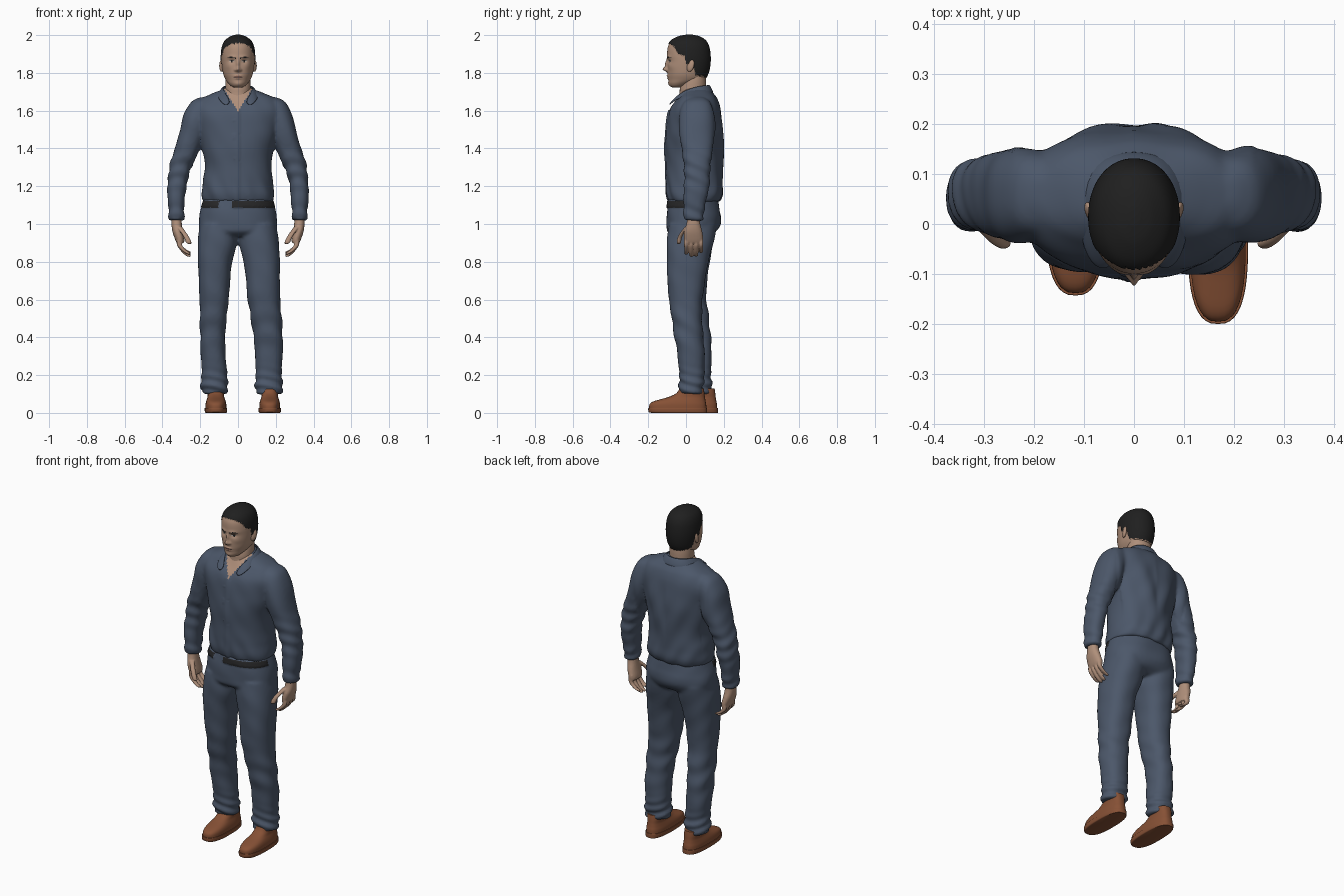
import bpy, bmesh, math
from math import sin, cos, exp, pi

if "Cube" in bpy.data.objects:
    bpy.data.objects.remove(bpy.data.objects["Cube"])


def material(name, rgb):
    m = bpy.data.materials.new(name)
    m.diffuse_color = (*rgb, 1)
    m.use_nodes = True
    m.node_tree.nodes["Principled BSDF"].inputs["Base Color"].default_value = m.diffuse_color
    return m


CLOTH = material("navy cloth", (0.072, 0.096, 0.143))
SKIN = material("skin", (0.43, 0.275, 0.195))
HAIR = material("black hair", (0.014, 0.014, 0.014))
BELT = material("black belt", (0.02, 0.02, 0.021))
SHOE = material("brown leather", (0.24, 0.082, 0.036))
LIPS = material("lips", (0.30, 0.155, 0.115))
EYE = material("eye white", (0.5, 0.45, 0.4))


def spline(a, b, c, d, t):
    return 0.5 * (2 * b + (c - a) * t + (2 * a - 5 * b + 4 * c - d) * t * t
                  + (3 * b - a - 3 * c + d) * t ** 3)


def loft(bm, rings, n=2.3, seg=48, sub=6):
    """Skin superellipse rings given as (z, x0, x1, y0, y1)."""
    rows = []
    for i in range(len(rings) - 1):
        quad = [rings[max(i - 1, 0)], rings[i], rings[i + 1], rings[min(i + 2, len(rings) - 1)]]
        for s in range(sub):
            rows.append([spline(*v, s / sub) for v in zip(*quad)])
    rows.append(rings[-1])
    loops = []
    for z, x0, x1, y0, y1 in rows:
        loop = []
        for k in range(seg):
            c, s = cos(2 * pi * k / seg), sin(2 * pi * k / seg)
            x = math.copysign(abs(c) ** (2 / n), c) * (x1 - x0) / 2 + (x0 + x1) / 2
            y = math.copysign(abs(s) ** (2 / n), s) * (y1 - y0) / 2 + (y0 + y1) / 2
            loop.append(bm.verts.new((x, y, z)))
        loops.append(loop)
    for a, b in zip(loops, loops[1:]):
        for k in range(seg):
            j = (k + 1) % seg
            bm.faces.new((a[k], a[j], b[j], b[k]))
    bm.faces.new(loops[0])
    bm.faces.new(loops[-1])


def sym(rows):
    return [(z, -x, x, y0, y1) for z, x, y0, y1 in rows]


def flip(rows):
    return [(z, -x1, -x0, y0, y1) for z, x0, x1, y0, y1 in rows]


def finish(bm, name, mats, voxel=0, smooth=4):
    """Make an object; optionally fuse its parts into one smooth skin."""
    bmesh.ops.recalc_face_normals(bm, faces=bm.faces)
    me = bpy.data.meshes.new(name)
    bm.to_mesh(me)
    bm.free()
    ob = bpy.data.objects.new(name, me)
    bpy.context.collection.objects.link(ob)
    if voxel:
        r = ob.modifiers.new("fuse", 'REMESH')
        r.mode, r.voxel_size = 'VOXEL', voxel
        s = ob.modifiers.new("soften", 'SMOOTH')
        s.iterations = smooth
        dg = bpy.context.evaluated_depsgraph_get()
        ob.data = bpy.data.meshes.new_from_object(ob.evaluated_get(dg))
        ob.modifiers.clear()
    ob.data.materials.clear()
    for m in mats:
        ob.data.materials.append(m)
    ob.data.shade_smooth()
    return ob


def push(ob, amount):
    """Move vertices along their normals by amount(co)."""
    moves = [(v, v.normal.copy() * amount(v.co)) for v in ob.data.vertices]
    for v, d in moves:
        v.co += d


def paint(ob, rule):
    for p in ob.data.polygons:
        p.material_index = rule(p.center)


def bell(v, centre, width):
    return exp(-((v - centre) / width) ** 2)


# Shirt: torso and both sleeves fused
arm = [(1.672, .17, .20, .04, .09), (1.645, .14, .25, -.01, .13), (1.58, .14, .286, -.035, .15),
       (1.48, .17, .312, -.035, .15), (1.40, .2, .334, -.025, .142), (1.30, .245, .364, -.01, .13),
       (1.22, .27, .372, -.01, .125), (1.12, .282, .372, -.014, .107), (1.02, .287, .366, -.012, .09)]
bm = bmesh.new()
loft(bm, sym([(1.73, .06, .0, .115), (1.715, .08, -.015, .128), (1.69, .14, -.03, .145),
              (1.66, .205, -.05, .165), (1.60, .235, -.088, .185), (1.5, .215, -.106, .197),
              (1.4, .19, -.11, .2), (1.3, .176, -.107, .193), (1.22, .187, -.104, .194),
              (1.16, .194, -.104, .194), (1.12, .187, -.093, .178)]))
loft(bm, arm)
loft(bm, flip(arm))
shirt = finish(bm, "shirt", [CLOTH, SKIN], 0.009)


def shirt_folds(c):
    side = abs(c.x)
    f = .002 * sin(35 * c.z + 22 * c.x) * sin(30 * c.x + 9 * c.y)
    if side > .24:                                        # sleeve creases
        f += .0035 * sin(85 * c.z + 40 * c.y) * (bell(c.z, 1.28, .1) + bell(c.z, 1.05, .05))
    else:                                                 # waist blousing and back folds
        f += .003 * sin(70 * c.x + 25 * c.z) * bell(c.z, 1.17, .07)
        if c.y > .1:
            f += .005 * sin(45 * side - 14 * c.z) * bell(c.z, 1.42, .16)
    if c.y < 0 and abs(c.x + .008) < .014 and c.z < 1.6:  # button placket
        f += .005
    return f


def open_neck(c):
    return int(c.z > 1.595 and c.y < .03 and abs(c.x) < (c.z - 1.595) * .62)


push(shirt, shirt_folds)
paint(shirt, open_neck)

# Collar: folded strip, mirrored about the middle
top = [(0, .128, 1.737), (.06, .108, 1.737), (.083, .045, 1.728), (.07, -.03, 1.698), (.03, -.083, 1.64)]
low = [(0, .152, 1.69), (.085, .128, 1.692), (.115, .045, 1.69), (.105, -.058, 1.66), (.07, -.098, 1.62)]
bm = bmesh.new()
a, b = [[bm.verts.new(p) for p in row] for row in (top, low)]
for k in range(4):
    bm.faces.new((a[k], b[k], b[k + 1], a[k + 1]))
collar = finish(bm, "collar", [CLOTH])
collar.modifiers.new("mirror", 'MIRROR')
collar.modifiers.new("thickness", 'SOLIDIFY').thickness = .01
collar.modifiers.new("round", 'SUBSURF').levels = 2
collar.modifiers["thickness"].offset = 0

# Trousers: hips and two striding legs fused
bm = bmesh.new()
loft(bm, sym([(1.14, .18, -.09, .168), (1.08, .196, -.1, .178), (1.04, .204, -.103, .186),
              (1.0, .206, -.103, .184), (.96, .2, -.1, .16), (.935, .15, -.07, .12)]))
loft(bm, [(1.0, 0, .2, -.09, .165), (.9, .004, .216, -.101, .145), (.8, .03, .222, -.101, .118),
          (.7, .042, .223, -.1, .102), (.6, .05, .224, -.09, .088), (.5, .068, .23, -.075, .086),
          (.4, .083, .236, -.06, .092), (.3, .092, .237, -.045, .098), (.2, .093, .232, -.037, .097),
          (.14, .09, .238, -.037, .092), (.1, .098, .236, -.037, .086)])
loft(bm, [(1.0, -.2, 0, -.09, .165), (.9, -.213, -.004, -.096, .145), (.8, -.212, -.03, -.09, .127),
          (.7, -.209, -.042, -.08, .113), (.6, -.203, -.05, -.068, .108), (.5, -.2, -.06, -.05, .121),
          (.4, -.2, -.068, -.03, .132), (.3, -.197, -.066, -.015, .137), (.2, -.192, -.058, -.002, .132),
          (.14, -.197, -.053, 0, .14), (.1, -.187, -.058, .01, .132)])
trousers = finish(bm, "trousers", [CLOTH, BELT], 0.009)


def belt(c):
    return int(1.086 < c.z < 1.122 and c.y < .01 and not -.1 < c.x < -.035)


def trouser_folds(c):
    f = .002 * sin(28 * c.z + 30 * c.x) * sin(25 * c.y + 15 * c.z)
    f += .005 * sin(120 * c.z + 25 * c.x + 30 * c.y) * bell(c.z, .14, .07)
    f += .003 * sin(55 * c.z + 35 * c.y) * bell(c.z, .46, .13)
    return f + .006 * belt(c)


push(trousers, trouser_folds)
paint(trousers, belt)

# Shoes: sole and upper, right one set further back
for name, cx, toe in (("left_shoe", .168, -.2), ("right_shoe", -.117, -.143)):
    bm = bmesh.new()
    w, heel = .06, toe + .312
    for rows in ([(0, .054, .02, 0), (.004, .058, .003, 0), (.02, .06, 0, 0), (.026, .059, .001, .001)],
                 [(.024, .055, .005, .004), (.045, .055, .007, .005), (.06, .052, .025, .008),
                  (.072, .048, .065, .01), (.085, .044, .11, .012), (.105, .043, .15, .014),
                  (.13, .042, .165, .018)]):
        loft(bm, [(z, cx - r, cx + r, toe + f, heel - h) for z, r, f, h in rows], 2.6, 40, 3)
    shoe = finish(bm, name, [SHOE])
    bpy.ops.object.select_all(action='DESELECT')
    shoe.select_set(True)
    bpy.context.view_layer.objects.active = shoe
    bpy.ops.object.shade_smooth_by_angle(angle=math.radians(40))

# Hands: palm, four fingers and a thumb fused, mirrored
palm = [(1.05, .302, .35, .01, .07), (1.0, .297, .352, .002, .076), (.96, .291, .347, -.01, .086),
        (.92, .284, .334, -.012, .092), (.9, .285, .325, -.008, .088)]


def finger(path, r):
    rows = [(z, x - r * 1.25, x + r * 1.25, y - r, y + r) for x, y, z in path]
    x, y, z = path[-1]
    return rows + [(z - .006, x - .008, x, y - .004, y + .004)]


parts = [palm, finger([(.31, .005, .985), (.285, -.022, .95), (.27, -.034, .925), (.26, -.038, .9)], .0115)]
for y, drop in ((.001, .012), (.028, 0), (.054, .002), (.08, .02)):
    parts.append(finger([(.308, y, .93), (.31, y, .89), (.287, y, .855 + drop * .5),
                         (.262, y, .832 + drop)], .0108))
for name, turn in (("left_hand", list), ("right_hand", flip)):
    bm = bmesh.new()
    for rows in parts:
        loft(bm, turn(rows), 2.2, 20, 4)
    finish(bm, name, [SKIN], 0.004, 3)

# Neck
bm = bmesh.new()
loft(bm, sym([(1.82, .06, 0, .1), (1.76, .066, -.02, .106), (1.72, .067, -.032, .108),
              (1.69, .069, -.034, .114), (1.64, .072, -.04, .12)]), 2.1)
finish(bm, "neck", [SKIN])

# Head: skull loft with sculpted features; hair, eyes and lips as face regions
bm = bmesh.new()
loft(bm, sym([(1.998, .012, -.003, .035), (1.99, .038, -.04, .07), (1.97, .066, -.077, .102),
              (1.94, .081, -.095, .119), (1.90, .087, -.1, .126), (1.86, .087, -.098, .127),
              (1.82, .083, -.098, .122), (1.79, .077, -.097, .112), (1.765, .066, -.094, .095),
              (1.745, .052, -.091, .04), (1.73, .036, -.083, .0), (1.722, .018, -.07, -.02)]),
     2.1, 160, 9)
head = finish(bm, "head", [SKIN, HAIR, LIPS, EYE])
BUMPS = [(0, 1.819, .011, .012, .023), (0, 1.847, .008, .022, .013), (.014, 1.815, .007, .007, .007),
         (.03, 1.883, .024, .009, .005), (.033, 1.862, .016, .011, -.007), (.052, 1.835, .02, .02, .004),
         (0, 1.784, .02, .005, .006), (0, 1.771, .017, .005, .005), (0, 1.74, .02, .012, .004)]
LINE = [(-.12, 1.962), (-.085, 1.955), (-.06, 1.935), (-.04, 1.90), (-.008, 1.89), (0, 1.85),
        (.04, 1.84), (.05, 1.79), (.14, 1.77)]


def hairy(c):
    for (y0, z0), (y1, z1) in zip(LINE, LINE[1:]):
        if y0 <= c.y <= y1:
            return c.z > z0 + (z1 - z0) * (c.y - y0) / (y1 - y0) + .003 * sin(c.x * 400 + c.y * 500)
    return False


def face_parts(c):
    side = abs(c.x)
    if hairy(c):
        return 1
    if c.y < -.04:
        if abs(side - .034) < .021 and abs(c.z - 1.882 + .15 * abs(side - .036)) < .0035:
            return 1
        eye = ((side - .033) / .014) ** 2 + ((c.z - 1.863) / .0055) ** 2
        if eye < 1:
            return 1 if abs(side - .033) < .006 or c.z > 1.8655 else 3
        if side < .023 and abs(c.z - 1.778) < .009 * (1 - (side / .025) ** 2):
            return 1 if abs(c.z - 1.778) < .0012 else 2
    return 0


push(head, lambda c: .004 * hairy(c))
for v in head.data.vertices:
    if v.co.y < -.03 and not hairy(v.co):
        v.co.y -= sum(k * bell(abs(v.co.x), x, sx) * bell(v.co.z, z, sz) for x, z, sx, sz, k in BUMPS)
paint(head, face_parts)

# Ears
for name, s in (("left_ear", 1), ("right_ear", -1)):
    bm = bmesh.new()
    bmesh.ops.create_uvsphere(bm, u_segments=20, v_segments=12, radius=1)
    for v in bm.verts:
        x, y, z = v.co
        v.co = (s * (.087 + .011 * x + .006 * y), .024 + .019 * y + .006 * z, 1.838 + .032 * z)
    finish(bm, name, [SKIN])
